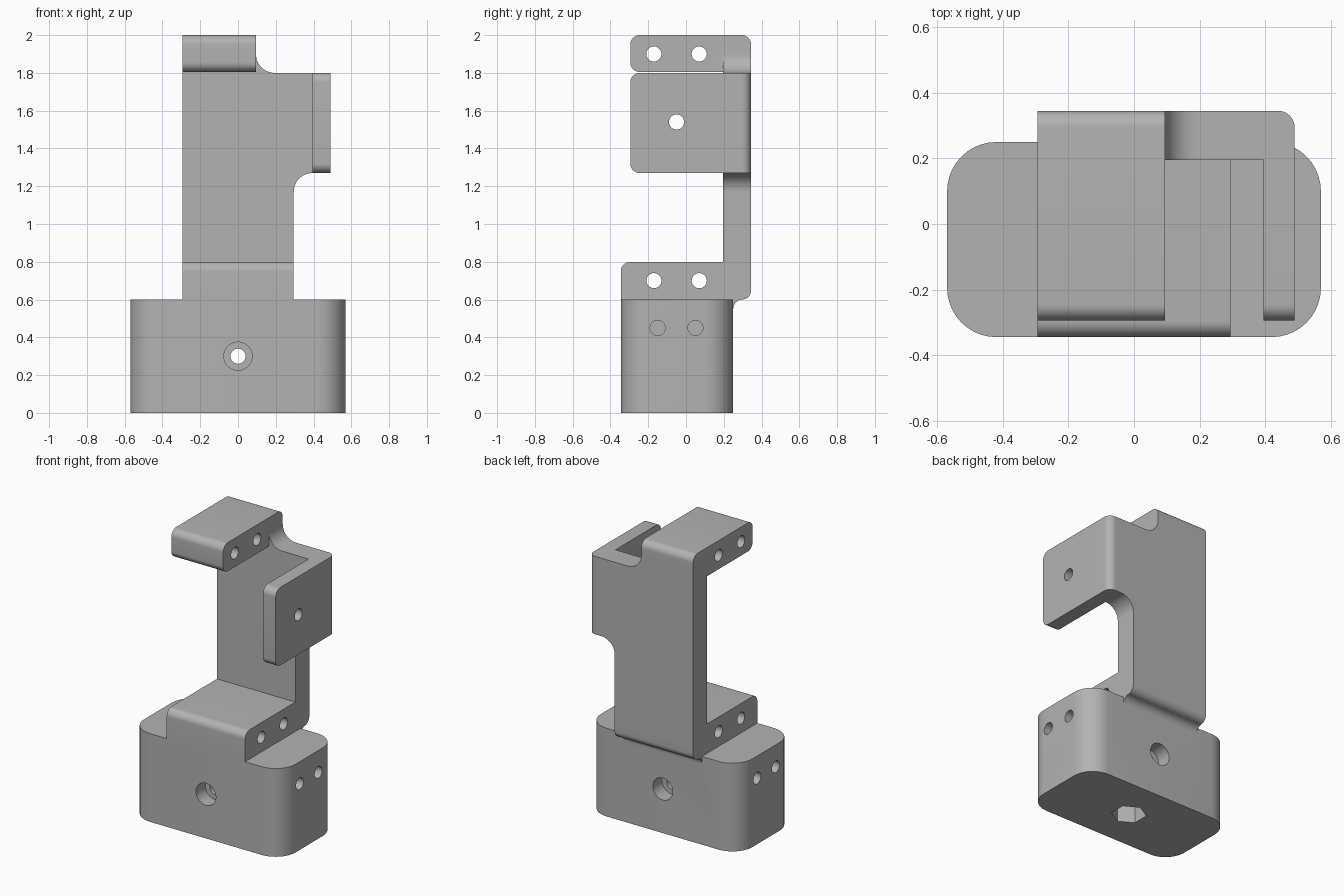
import bpy, bmesh, math
from mathutils import Matrix, Vector

old = bpy.data.objects.get("Cube")
if old:
    bpy.data.objects.remove(old, do_unlink=True)

grey = bpy.data.materials.new("plain grey")
grey.use_nodes = True
colour = (0.45, 0.45, 0.45, 1)
grey.diffuse_color = colour
grey.node_tree.nodes["Principled BSDF"].inputs["Base Color"].default_value = colour


def finish(name, bm):
    bmesh.ops.recalc_face_normals(bm, faces=bm.faces[:])
    mesh = bpy.data.meshes.new(name)
    bm.to_mesh(mesh)
    bm.free()
    mesh.materials.append(grey)
    obj = bpy.data.objects.new(name, mesh)
    bpy.context.collection.objects.link(obj)
    return obj


def block(name, low, high, radius, rounded):
    """Box whose edges are rounded where rounded(axis, side) is true."""
    low, high = Vector(low), Vector(high)
    size, mid = high - low, (low + high) / 2
    bm = bmesh.new()
    bmesh.ops.create_cube(bm, size=1, matrix=Matrix.Translation(mid) @ Matrix.Diagonal(size).to_4x4())
    edges = []
    for e in bm.edges:
        run = e.verts[1].co - e.verts[0].co
        axis = max("xyz", key=lambda a: abs(getattr(run, a)))
        if rounded(axis, (e.verts[0].co + e.verts[1].co) / 2 - mid):
            edges.append(e)
    bmesh.ops.bevel(bm, geom=edges, offset=radius, segments=10, profile=0.5, affect='EDGES')
    return finish(name, bm)


def extrude(name, points, step):
    bm = bmesh.new()
    face = bm.faces.new([bm.verts.new(p) for p in points])
    out = bmesh.ops.extrude_face_region(bm, geom=[face])
    bmesh.ops.translate(bm, vec=step, verts=[v for v in out["geom"] if isinstance(v, bmesh.types.BMVert)])
    return finish(name, bm)


def arc(cx, cz, r, start, end, n=12):
    angles = [math.radians(start + (end - start) * i / n) for i in range(n + 1)]
    return [(cx + r * math.cos(a), cz + r * math.sin(a)) for a in angles]


def drill(target, centre, axis, radius, depth, sides=32):
    """Cut a round or many-sided hole centred on a point."""
    turn = {"x": Matrix.Rotation(math.pi / 2, 4, 'Y'),
            "y": Matrix.Rotation(math.pi / 2, 4, 'X'), "z": Matrix.Identity(4)}[axis]
    bm = bmesh.new()
    bmesh.ops.create_cone(bm, cap_ends=True, segments=sides, radius1=radius, radius2=radius,
                          depth=depth, matrix=Matrix.Translation(centre) @ turn)
    combine(target, finish("hole_cutter", bm), 'DIFFERENCE')


def combine(target, tool, operation):
    mod = target.modifiers.new("combine", 'BOOLEAN')
    mod.operation, mod.object, mod.solver = operation, tool, 'EXACT'
    bpy.context.view_layer.objects.active = target
    bpy.ops.object.modifier_apply(modifier=mod.name)
    bpy.data.objects.remove(tool, do_unlink=True)


left, right, front, back = 0.295, -0.295, -0.345, 0.345

# Base with rounded upright corners
base = block("bracket", (-0.57, front, 0), (0.57, 0.25, 0.6), 0.15, lambda a, s: a == "z")

# Lower block, rounded at its front top and back bottom edges
foot = block("foot_block", (right, front, 0.6), (left, back, 0.8), 0.05,
             lambda a, s: a == "x" and s.y * s.z < 0)

# Fillet under the overhang at the back
curve = arc(0.3, 0.55, 0.05, 180, 90)
under = [(0.2, 0.55)] + curve + [(0.3, 0.62), (0.2, 0.62)]
fillet = extrude("rear_fillet", [(right, y, z) for y, z in under], (left - right, 0, 0))

# Upright plate with its two hollow curves
outline = ([(right, 0.7), (left, 0.7)] + arc(left + 0.1, 1.17, 0.1, 180, 90)
           + [(0.43, 1.27), (0.43, 1.8)] + arc(0.195, 1.9, 0.1, 270, 180) + [(right, 1.9)])
spine = extrude("upright_plate", [(x, 0.195, z) for x, z in outline], (0, 0.15, 0))

# Top block, all long edges rounded apart from the one inside the plate
top = block("top_block", (right, -0.295, 1.805), (0.095, back, 2), 0.05,
            lambda a, s: a == "x" and (s.y < 0 or s.z > 0))

# Side tab with rounded front corners and back upright edge
tab = block("side_tab", (0.395, -0.295, 1.27), (0.49, back, 1.8), 0.05,
            lambda a, s: (a == "x" and s.y < 0) or (a == "z" and s.x > 0 and s.y > 0))

for part in (foot, fillet, spine, top, tab):
    combine(base, part, 'UNION')

# Paired cross holes through the lower and top blocks
for y in (-0.17, 0.07):
    for z in (0.7, 1.9):
        drill(base, (0, y, z), "x", 0.04, 0.8)

# Tab hole
drill(base, (0.44, -0.05, 1.54), "x", 0.04, 0.2)

# Blind holes in both ends of the base
for x in (-0.57, 0.57):
    for y in (-0.15, 0.05):
        drill(base, (x, y, 0.45), "x", 0.04, 0.4)

# Through hole with a wider recess at each end
drill(base, (0, -0.05, 0.3), "y", 0.04, 0.8)
for y in (front, 0.25):
    drill(base, (0, y, 0.3), "y", 0.075, 0.2)

# Hexagonal pocket underneath
drill(base, (0, -0.05, 0), "z", 0.11, 0.4, sides=6)
for v in base.data.vertices:
    v.co.z = max(v.co.z, 0)

bpy.ops.object.select_all(action='DESELECT')
base.select_set(True)
bpy.context.view_layer.objects.active = base
bpy.ops.object.shade_smooth_by_angle(angle=math.radians(30))
